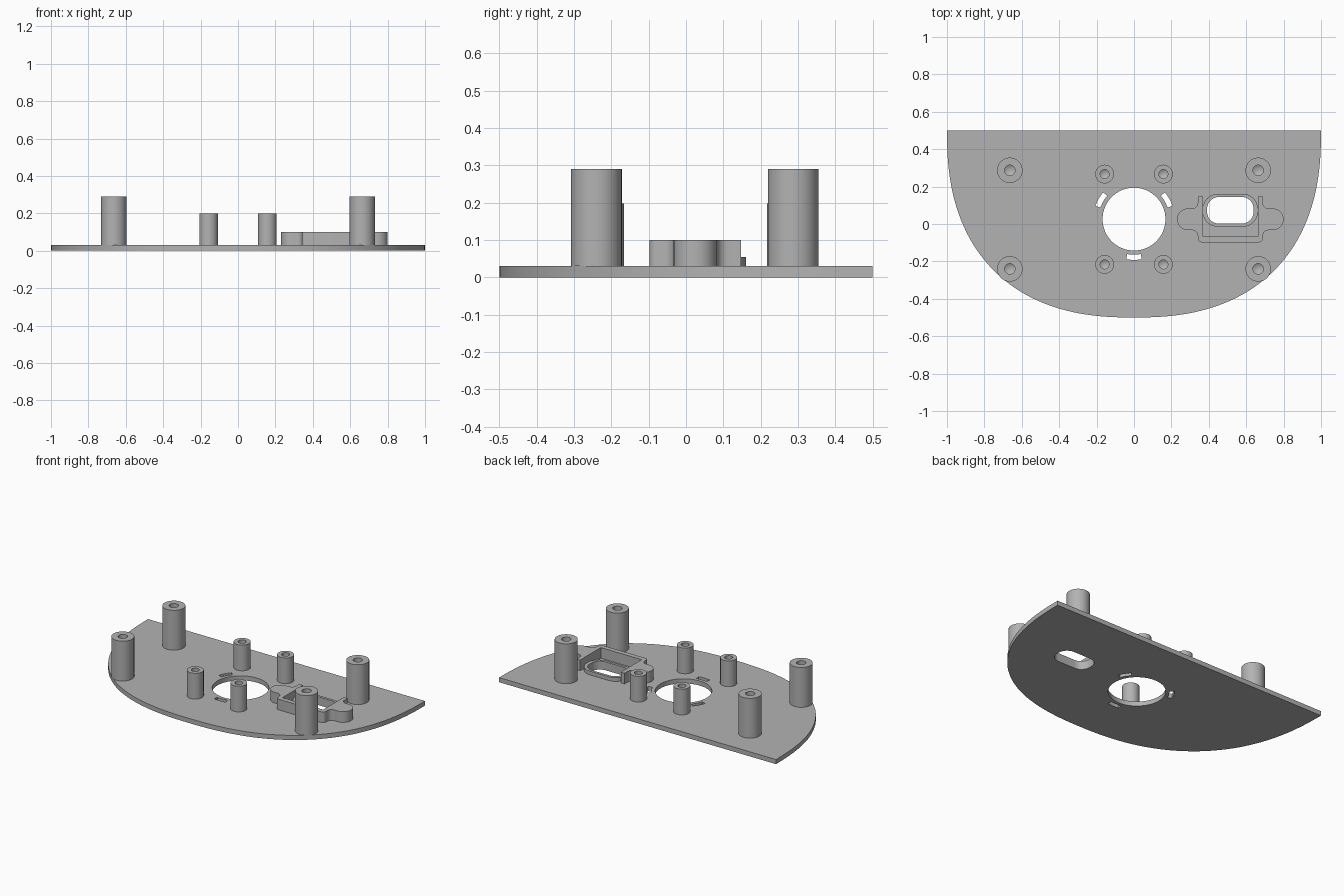
import bpy, bmesh, math
from mathutils import Vector

cube = bpy.data.objects.get("Cube")
if cube:
    bpy.data.objects.remove(cube, do_unlink=True)

GREY = (0.45, 0.45, 0.45, 1)
grey = bpy.data.materials.new("plain grey")
grey.use_nodes = True
grey.diffuse_color = GREY
grey.node_tree.nodes["Principled BSDF"].inputs["Base Color"].default_value = GREY

PLATE_TOP = 0.03


def finish(name, bm):
    """Turn a bmesh into a grey object with smooth curves and sharp edges."""
    bmesh.ops.remove_doubles(bm, verts=bm.verts, dist=0.0001)
    bmesh.ops.recalc_face_normals(bm, faces=bm.faces)
    mesh = bpy.data.meshes.new(name)
    bm.to_mesh(mesh)
    bm.free()
    mesh.materials.clear()
    mesh.materials.append(grey)
    obj = bpy.data.objects.new(name, mesh)
    bpy.context.collection.objects.link(obj)
    bpy.ops.object.select_all(action='DESELECT')
    obj.select_set(True)
    bpy.context.view_layer.objects.active = obj
    bpy.ops.object.shade_smooth_by_angle(angle=math.radians(30))
    return obj


def extrude_loops(name, loops, z0, z1):
    """Extrude a flat outline; any further loops become holes."""
    curve = bpy.data.curves.new(name + "_outline", 'CURVE')
    curve.dimensions = '2D'
    curve.fill_mode = 'BOTH'
    curve.extrude = (z1 - z0) / 2
    for loop in loops:
        spline = curve.splines.new('POLY')
        spline.points.add(len(loop) - 1)
        for point, (x, y) in zip(spline.points, loop):
            point.co = (x, y, 0, 1)
        spline.use_cyclic_u = True
    temp = bpy.data.objects.new(name + "_outline", curve)
    bpy.context.collection.objects.link(temp)
    bpy.context.view_layer.update()
    mesh = bpy.data.meshes.new_from_object(
        temp.evaluated_get(bpy.context.evaluated_depsgraph_get()))
    bm = bmesh.new()
    bm.from_mesh(mesh)
    bmesh.ops.translate(bm, verts=bm.verts, vec=(0, 0, (z0 + z1) / 2))
    bpy.data.objects.remove(temp, do_unlink=True)
    bpy.data.curves.remove(curve)
    bpy.data.meshes.remove(mesh)
    return finish(name, bm)


def arc(cx, cy, r, a0, a1, n):
    angles = [math.radians(a0 + (a1 - a0) * i / n) for i in range(n + 1)]
    return [(cx + r * math.cos(a), cy + r * math.sin(a)) for a in angles]


def rounded_rect(cx, cy, hx, hy, r):
    corners = ((1, 1, 0), (-1, 1, 90), (-1, -1, 180), (1, -1, 270))
    return [p for sx, sy, a in corners
            for p in arc(cx + sx * (hx - r), cy + sy * (hy - r), r, a, a + 90, 10)]


# Base plate: straight back edge, full rounded front
STEPS, POWER = 96, 2 / 2.4
outline = []
for i in range(STEPS + 1):
    a = math.pi * i / STEPS
    c, s = math.cos(a), max(math.sin(a), 0)
    outline.append((math.copysign(abs(c) ** POWER, c), 0.5 - s ** POWER))

# Round opening with three short slots around it
HOLE_Y = 0.026
opening = arc(0, HOLE_Y, 0.168, 0, 354, 59)
slots = [arc(0, HOLE_Y, 0.19, a - 11, a + 11, 6) + arc(0, HOLE_Y, 0.218, a + 11, a - 11, 6)
         for a in (30, 150, 270)]

# Socket opening with its low rim
SOCKET_X, SOCKET_Y = 0.515, 0.073
socket_opening = rounded_rect(SOCKET_X, SOCKET_Y, 0.124, 0.071, 0.062)
socket_rim = rounded_rect(SOCKET_X, SOCKET_Y, 0.147, 0.088, 0.08)

extrude_loops("base_plate", [outline, opening, socket_opening] + slots, 0, PLATE_TOP)
extrude_loops("socket_rim", [socket_rim, socket_opening], PLATE_TOP, 0.055)

# U-shaped socket holder with rounded ears, drawn as one half and mirrored
half = [(0.147, -0.067), (0.147, 0.147), (0.174, 0.147)]
half += arc(0.204, 0.113, 0.03, 180, 270, 6)
half += arc(0.227, 0.025, 0.058, 90, -90, 18)
half += arc(0.204, -0.063, 0.03, 90, 180, 6)
half += arc(0.154, -0.078, 0.02, 0, -90, 5)
holder = [(SOCKET_X + x, y) for x, y in half]
holder += [(SOCKET_X - x, y) for x, y in reversed(half)]
extrude_loops("socket_holder", [holder], PLATE_TOP, 0.1)


def standoff(name, x, y, radius, top, bore):
    """Turned post with a blind screw hole ending in a drill cone."""
    depth = top - 0.12
    profile = [(0, PLATE_TOP), (radius, PLATE_TOP), (radius, top),
               (bore, top), (bore, depth), (0, depth - bore * 0.6)]
    bm = bmesh.new()
    verts = [bm.verts.new((x + r, y, z)) for r, z in profile]
    edges = [bm.edges.new(pair) for pair in zip(verts, verts[1:])]
    bmesh.ops.spin(bm, geom=verts + edges, cent=Vector((x, y, 0)), axis=(0, 0, 1),
                   angle=math.tau, steps=40, use_merge=False)
    finish(name, bm)


# Four tall corner posts and four short posts around the opening
for side, sx in (("left", 1), ("right", -1)):
    for end, tall_y, short_y in (("back", 0.287, 0.267), ("front", -0.24, -0.216)):
        standoff(f"tall_post_{end}_{side}", sx * 0.664, tall_y, 0.068, 0.29, 0.028)
        standoff(f"short_post_{end}_{side}", sx * 0.157, short_y, 0.05, 0.198, 0.024)
